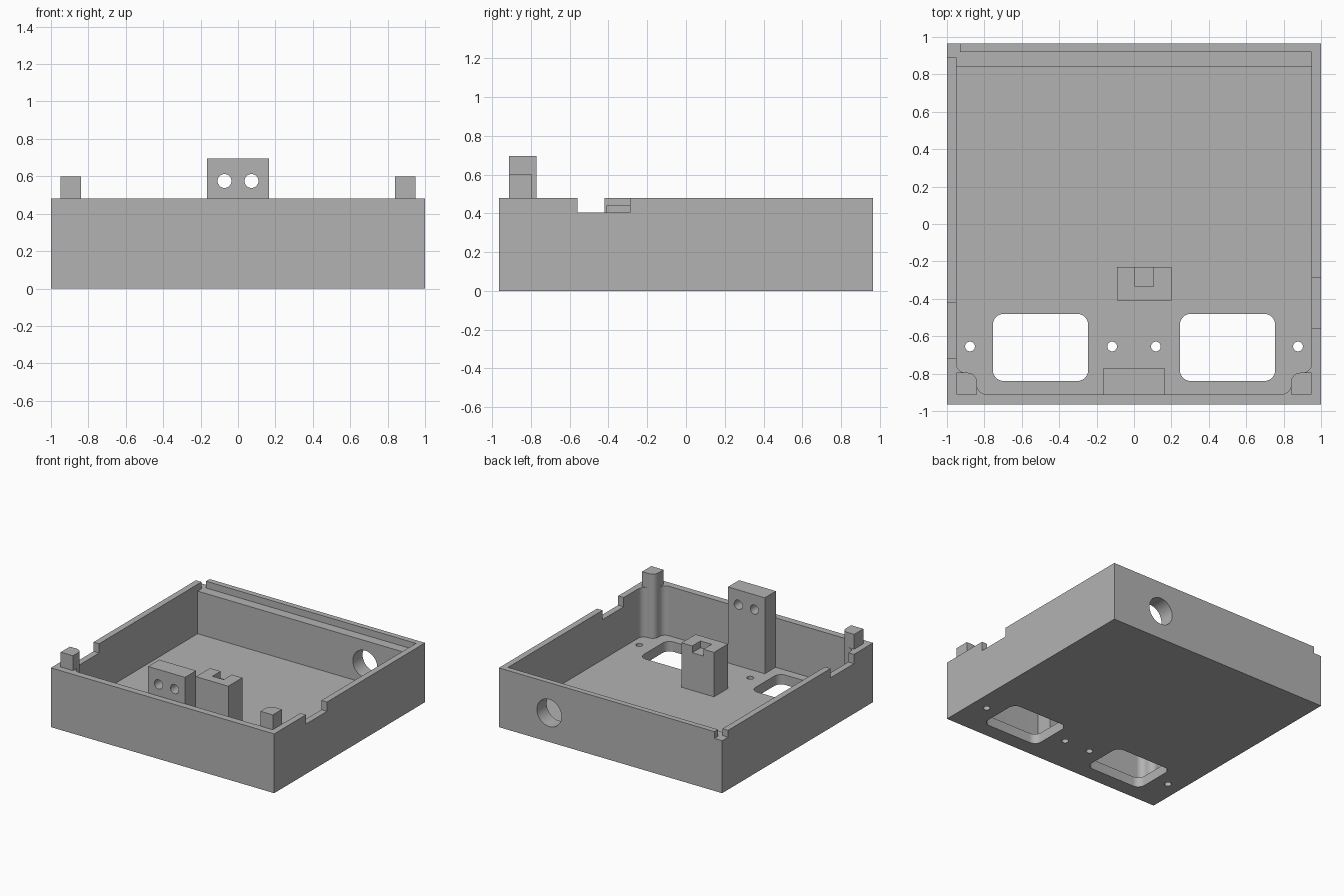
import bpy, bmesh, math
from mathutils import Matrix

cube = bpy.data.objects.get("Cube")
if cube:
    bpy.data.objects.remove(cube, do_unlink=True)

grey = bpy.data.materials.new("plain_grey")
grey.use_nodes = True
grey.diffuse_color = (0.45, 0.45, 0.45, 1)
grey.node_tree.nodes["Principled BSDF"].inputs["Base Color"].default_value = grey.diffuse_color


def finish(name, bm):
    bmesh.ops.recalc_face_normals(bm, faces=bm.faces)
    mesh = bpy.data.meshes.new(name)
    bm.to_mesh(mesh)
    bm.free()
    mesh.materials.append(grey)
    obj = bpy.data.objects.new(name, mesh)
    bpy.context.collection.objects.link(obj)
    return obj


def prism(name, outline, z0, z1):
    bm = bmesh.new()
    face = bm.faces.new([bm.verts.new((x, y, z0)) for x, y in outline])
    top = bmesh.ops.extrude_face_region(bm, geom=[face])["geom"]
    bmesh.ops.translate(bm, verts=[v for v in top if isinstance(v, bmesh.types.BMVert)],
                        vec=(0, 0, z1 - z0))
    return finish(name, bm)


def box(name, x0, x1, y0, y1, z0, z1):
    return prism(name, [(x0, y0), (x1, y0), (x1, y1), (x0, y1)], z0, z1)


def rod(name, centre, radius, length, along_y=False):
    bm = bmesh.new()
    turn = Matrix.Rotation(math.pi / 2 if along_y else 0, 4, "X")
    bmesh.ops.create_cone(bm, cap_ends=True, segments=40, radius1=radius, radius2=radius,
                          depth=length, matrix=Matrix.Translation(centre) @ turn)
    return finish(name, bm)


def arc(cx, cy, r, start, end, steps=10):
    angles = [math.radians(start + (end - start) * i / steps) for i in range(steps + 1)]
    return [(cx + r * math.cos(a), cy + r * math.sin(a)) for a in angles]


def cut(target, cutters):
    bpy.context.view_layer.objects.active = target
    for c in cutters:
        c.hide_render = True
        mod = target.modifiers.new("cut", "BOOLEAN")
        mod.operation, mod.solver, mod.object = "DIFFERENCE", "EXACT", c
        bpy.ops.object.modifier_apply(modifier=mod.name)
        bpy.data.objects.remove(c, do_unlink=True)


RIM, FLOOR, LEDGE, ABOVE = 0.48, 0.08, 0.425, 1.0

# Tray with a cavity that curves around both front corner posts
tray = box("tray", -1, 1, -0.965, 0.965, 0, RIM)
corner = (arc(-0.9, -0.745, 0.05, 180, 270) + arc(-0.89, -0.845, 0.05, 90, 0)
          + arc(-0.79, -0.86, 0.05, 180, 270))
outline = ([(-0.95, 0.84)] + corner
           + [(-x, y) for x, y in reversed(corner)] + [(0.95, 0.84)])
cutters = [prism("cavity", outline, FLOOR, ABOVE),
           box("ledge_cut", -0.95, 0.95, 0.7, 0.92, LEDGE, ABOVE),
           box("corner_notch", -1.1, -0.93, 0.89, 1.1, LEDGE, ABOVE),
           box("left_notch", 0.9, 1.1, -0.56, -0.29, 0.405, ABOVE),
           box("right_notch", -1.1, -0.9, -0.72, -0.42, 0.405, ABOVE),
           rod("cable_hole", (0.55, 0.9, 0.235), 0.11, 0.5, along_y=True)]

# Rounded floor windows, each with a screw hole either side
for s in (-1, 1):
    x, y, w, h, r = s * 0.5, -0.66, 0.195, 0.12, 0.06
    window = (arc(x + w, y + h, r, 0, 90) + arc(x - w, y + h, r, 90, 180)
              + arc(x - w, y - h, r, 180, 270) + arc(x + w, y - h, r, 270, 360))
    cutters.append(prism("floor_window", window, -0.1, 0.2))
    for hx in (0.117, 0.877):
        cutters.append(rod("screw_hole", (s * hx, -0.655, 0), 0.026, 0.4))
cut(tray, cutters)

# Tall front bracket with two through holes
bracket = box("front_bracket", -0.165, 0.165, -0.914, -0.772, FLOOR - 0.02, 0.695)
cut(bracket, [rod("bracket_hole", (s * 0.072, -0.85, 0.575), 0.037, 0.4, along_y=True)
              for s in (-1, 1)])

# Slotted block on the floor
block = box("slotted_block", -0.09, 0.2, -0.41, -0.23, FLOOR - 0.02, 0.44)
cut(block, [box("slot", 0.005, 0.105, -0.335, -0.1, 0.385, ABOVE)])

# Corner posts rising above the rim, rounded on the inner corner
parts = [tray, bracket, block]
for s, side in ((1, "left"), (-1, "right")):
    post = [(-0.95, -0.912), (-0.95, -0.795)] + arc(-0.89, -0.845, 0.05, 90, 0) + [(-0.84, -0.912)]
    parts.append(prism(side + "_corner_post", [(-s * x, y) for x, y in post], 0.4, 0.6))

for obj in bpy.context.selected_objects:
    obj.select_set(False)
for obj in parts:
    obj.select_set(True)
bpy.context.view_layer.objects.active = tray
bpy.ops.object.shade_smooth_by_angle(angle=math.radians(30))
